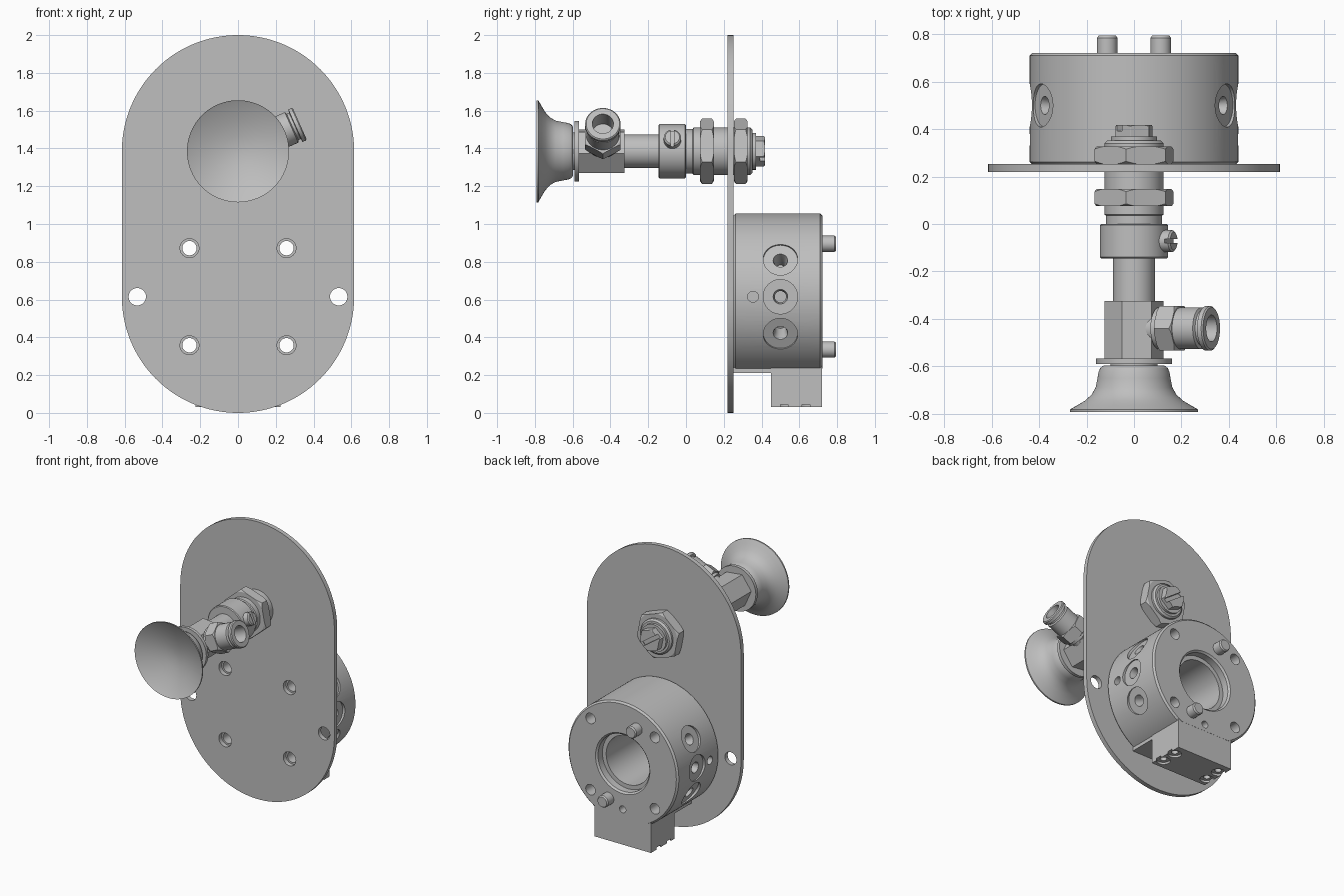
import bpy, bmesh
from math import cos, sin, pi, radians
from mathutils import Matrix, Vector

if "Cube" in bpy.data.objects:
    bpy.data.objects.remove(bpy.data.objects["Cube"], do_unlink=True)

grey = bpy.data.materials.new("machined grey")
grey.use_nodes = True
grey.diffuse_color = (0.52, 0.52, 0.52, 1)
grey.node_tree.nodes["Principled BSDF"].inputs["Base Color"].default_value = (0.52, 0.52, 0.52, 1)

CUP_Z, BODY_Z, TILT = 1.385, 0.615, radians(24)
BODY_R = 0.44


def along_y(x=0, z=0):
    """Frame whose local z runs along world +y."""
    return Matrix.Translation((x, 0, z)) @ Matrix.Rotation(-pi / 2, 4, 'X')


def radial(y, z, angle):
    """Frame whose local z points sideways at an angle above +x."""
    return Matrix.Translation((0, y, z)) @ Matrix.Rotation(pi / 2 - angle, 4, 'Y')


def finish(name, bm, frame=Matrix()):
    bmesh.ops.recalc_face_normals(bm, faces=bm.faces)
    bm.transform(frame)
    mesh = bpy.data.meshes.new(name)
    bm.to_mesh(mesh)
    bm.free()
    mesh.materials.append(grey)
    ob = bpy.data.objects.new(name, mesh)
    bpy.context.collection.objects.link(ob)
    return ob


def lathe(name, profile, frame, sides=64, turn=0):
    """Revolve (height, radius) pairs about local z; the ends are capped."""
    bm = bmesh.new()
    rings = []
    for h, r in profile:
        rings.append([bm.verts.new((r * cos(turn + 2 * pi * i / sides),
                                    r * sin(turn + 2 * pi * i / sides), h))
                      for i in range(sides)])
    for a, b in zip(rings, rings[1:]):
        for i in range(sides):
            j = (i + 1) % sides
            bm.faces.new((a[i], a[j], b[j], b[i]))
    bm.faces.new(rings[0])
    bm.faces.new(rings[-1])
    return finish(name, bm, frame)


def rod(name, start, end, r, frame, sides=40, turn=0):
    return lathe(name, [(start, r), (end, r)], frame, sides, turn)


def box(name, low, high, frame=Matrix()):
    bm = bmesh.new()
    bmesh.ops.create_cube(bm, size=1)
    low, high = Vector(low), Vector(high)
    for v in bm.verts:
        v.co = [(l + h) / 2 + c * (h - l) for l, h, c in zip(low, high, v.co)]
    return finish(name, bm, frame)


def combine(ob, tool, mode='DIFFERENCE'):
    mod = ob.modifiers.new("cut", 'BOOLEAN')
    mod.object, mod.operation, mod.solver = tool, mode, 'EXACT'
    bpy.context.view_layer.objects.active = ob
    bpy.ops.object.modifier_apply(modifier=mod.name)
    bpy.data.objects.remove(tool, do_unlink=True)


def hex_nut(name, start, end, r, frame, turn):
    """Hexagon with its corners turned down at both ends."""
    nut = rod(name, start, end, r, frame, 6, turn)
    c = r * 0.1
    combine(nut, lathe("turning", [(start, r - c), (start + c * 0.6, r), (end - c * 0.6, r),
                                   (end, r - c)], frame, 72), 'INTERSECT')
    return nut


# Mounting plate with rounded ends
bm = bmesh.new()
R, N = 0.615, 64
outline = []
for zc, base in ((2 - R, 0), (R, pi)):
    for i in range(N + 1):
        a = base + pi * i / N
        outline.append(bm.verts.new((R * cos(a), 0.22, zc + R * sin(a))))
face = bm.faces.new(outline)
moved = bmesh.ops.extrude_face_region(bm, geom=[face])["geom"]
bmesh.ops.translate(bm, verts=[g for g in moved if isinstance(g, bmesh.types.BMVert)], vec=(0, 0.032, 0))
plate = finish("mounting_plate", bm)
for s in (-1, 1):
    combine(plate, rod("side_hole", 0.1, 0.4, 0.046, along_y(s * 0.533, BODY_Z)))
    for t in (-1, 1):
        combine(plate, rod("screw_hole", 0.1, 0.4, 0.05, along_y(s * 0.257, BODY_Z + t * 0.257)))

# Round body with chamfered rims, flat underside and stepped bore
bf = along_y(0, BODY_Z)
body = lathe("round_body", [(0.252, 0.43), (0.262, BODY_R), (0.71, BODY_R), (0.722, 0.428)], bf, 128)
combine(body, box("flat", (-0.6, 0, 0), (0.6, 1, 0.235)))
combine(body, lathe("bore", [(0.2, 0.175), (0.66, 0.175), (0.66, 0.205), (0.71, 0.205), (0.735, 0.23)], bf))
for s in (-1, 1):
    for t in (-1, 1):
        combine(body, rod("screw_hole", 0.1, 0.9, 0.038, along_y(s * 0.257, BODY_Z + t * 0.257)))
combine(body, rod("locating_hole", 0.65, 0.8, 0.025, along_y(0, 0.285)))

# Side ports on both flanks
for flank in (0, pi):
    for a in (-27, 0, 27):
        f = radial(0.5, BODY_Z, flank + radians(a))
        combine(body, rod("spot_face", 0.422, 0.5, 0.091, f))
        combine(body, lathe("port", [(0.31, 0.03), (0.38, 0.03), (0.43, 0.04)], f))
    combine(body, rod("small_port", 0.39, 0.5, 0.029, radial(0.355, BODY_Z, flank)))

# Dowel pins on the rear face
for x, z in ((-0.113, 0.895), (0.113, 0.335)):
    lathe("dowel_pin", [(0.68, 0.043), (0.785, 0.043), (0.795, 0.036)], along_y(x, z), 32)

# Lower connector block with a thin foot
box("block_foot", (-0.222, 0.252, 0.21), (0.222, 0.46, 0.24))
block = box("connector_block", (-0.225, 0.45, 0.03), (0.225, 0.721, 0.25))
for x in (-0.185, 0.185):
    for y in (0.52, 0.635):
        f = Matrix.Translation((x, y, 0))
        combine(block, rod("pocket", -0.1, 0.045, 0.045, f))
        combine(block, rod("drill", -0.1, 0.1, 0.022, f))

# Suction cup: flared skirt with a shallow hollow
cf = along_y(0, CUP_Z)
lathe("suction_cup", [(-0.715, 0.02), (-0.722, 0.08), (-0.745, 0.16), (-0.787, 0.262), (-0.792, 0.27),
                      (-0.782, 0.27), (-0.765, 0.24), (-0.745, 0.207), (-0.72, 0.179), (-0.69, 0.162),
                      (-0.65, 0.154), (-0.625, 0.15), (-0.607, 0.142), (-0.597, 0.128), (-0.597, 0.1),
                      (-0.58, 0.1)], cf, 96)
rod("cup_washer", -0.59, -0.567, 0.16, cf, 64)

# Hexagonal elbow and stem
hex_turn = radians(6)
rod("elbow_body", -0.567, -0.325, 0.125, cf, 6, hex_turn)
rod("stem", -0.33, -0.13, 0.088, cf, 64)

# Side hose fitting
hf = radial(-0.44, CUP_Z, TILT)
lathe("fitting_neck", [(0.05, 0.075), (0.115, 0.075), (0.115, 0.088), (0.14, 0.088)], hf)
hex_nut("fitting_nut", 0.135, 0.215, 0.108, hf, 0)
fitting = lathe("hose_fitting", [(0.2, 0.088), (0.31, 0.088), (0.316, 0.076), (0.33, 0.076),
                                 (0.333, 0.094), (0.352, 0.094), (0.358, 0.088)], hf)
combine(fitting, rod("hose_bore", 0.23, 0.5, 0.056, hf))

# Guide collar with a slotted locking screw
lathe("guide_collar", [(-0.145, 0.138), (-0.14, 0.144), (-0.005, 0.144), (0, 0.138)], cf, 80)
sf = radial(-0.072, CUP_Z, TILT)
screw = lathe("locking_screw", [(0.12, 0.046), (0.177, 0.046), (0.184, 0.038)], sf, 32)
combine(screw, box("slot", (-0.1, -0.009, 0.162), (0.1, 0.009, 0.3), sf))

# Threaded sleeve, clamping nuts and slotted tail
lathe("threaded_sleeve", [(-0.01, 0.118), (0.035, 0.118), (0.04, 0.125), (0.34, 0.125), (0.352, 0.113),
                          (0.352, 0.098), (0.37, 0.098)], cf, 80)
for name, start in (("front_nut", 0.075), ("rear_nut", 0.254)):
    hex_nut(name, start, start + 0.072, 0.176, cf, radians(-41))
tail = hex_nut("tail_head", 0.36, 0.417, 0.083, cf, radians(19))
combine(tail, box("slot", (-0.2, -0.014, 0.392), (0.2, 0.014, 0.5), cf @ Matrix.Rotation(radians(35), 4, 'Z')))

# Smooth round surfaces, keep edges crisp
bpy.ops.object.select_all(action='DESELECT')
for ob in bpy.context.scene.objects:
    if ob.type == 'MESH':
        ob.select_set(True)
        bpy.context.view_layer.objects.active = ob
bpy.ops.object.shade_smooth_by_angle(angle=radians(28))
